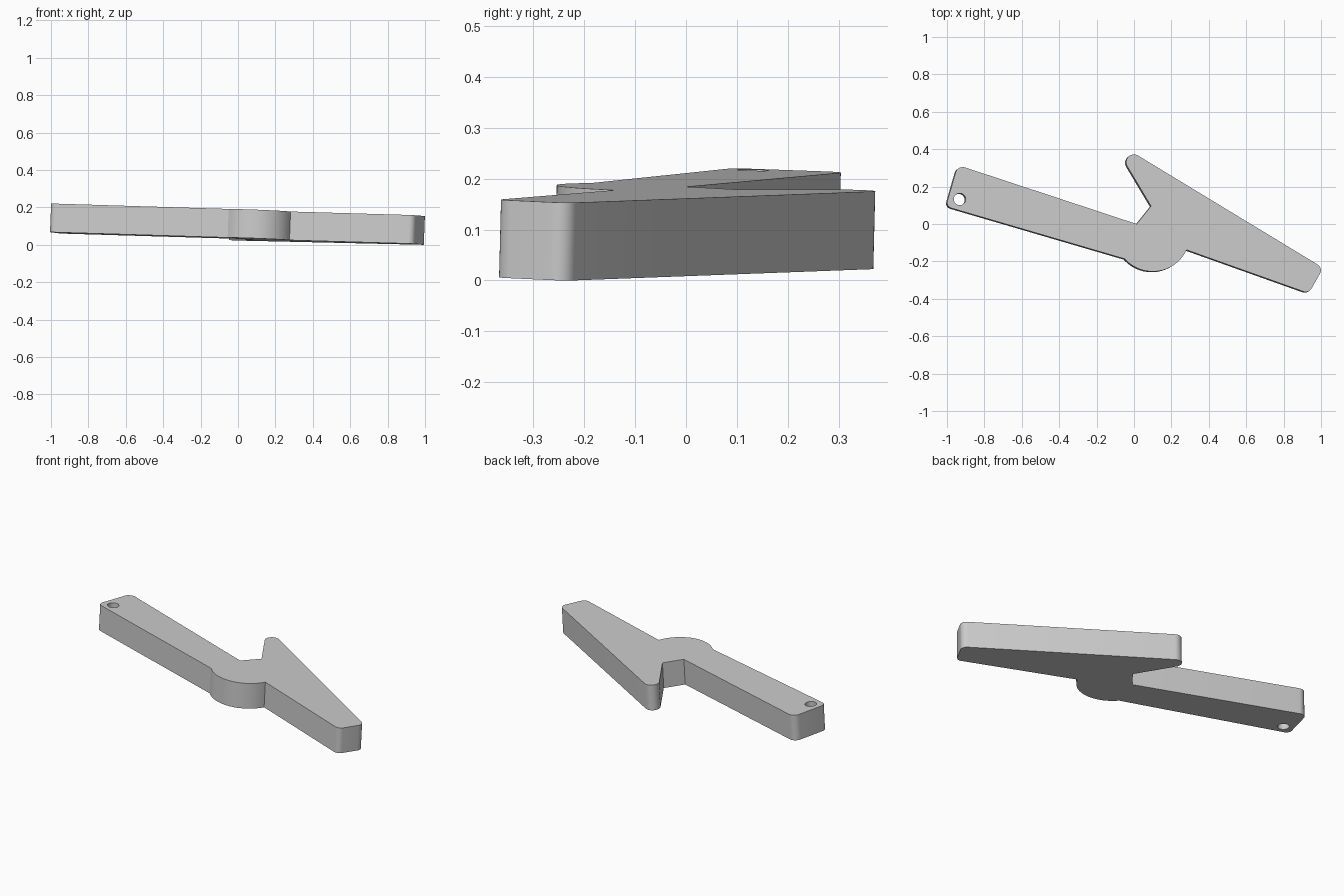
import bpy, bmesh, math
from mathutils import Vector, Matrix

cube = bpy.data.objects.get("Cube")
if cube:
    bpy.data.objects.remove(cube)


def arc(cx, cy, r, start, end, n):
    """Points along a circle, angles in degrees."""
    angles = [math.radians(start + (end - start) * i / n) for i in range(n + 1)]
    return [(cx + r * math.cos(a), cy + r * math.sin(a)) for a in angles]


def rounded(prev, corner, nxt, r, n=8):
    """Fillet of radius r at a convex corner, going anticlockwise."""
    p, c, q = Vector(prev), Vector(corner), Vector(nxt)
    u, v = (p - c).normalized(), (q - c).normalized()
    half = math.acos(u.dot(v)) / 2
    centre = c + (u + v).normalized() * r / math.sin(half)
    start = math.degrees(math.atan2(u.x, -u.y))
    sweep = 180 - math.degrees(2 * half)
    return arc(centre.x, centre.y, r, start, start + sweep, n)


# Main corners of the outline
tail_low, tail_high = (-1.007, 0.093), (-0.943, 0.315)
end_low, end_high = (0.935, -0.371), (1.012, -0.234)
hub_left, hub_right = (-0.05, -0.187), (0.283, -0.139)
notch, notch_inner = (0.014, 0.0), (0.091, 0.096)
spike_top = (0.022, 0.366)

outline = rounded(tail_high, tail_low, hub_left, 0.03)
outline += arc(0.1, -0.054, 0.2, 221.5, 335, 32)              # round hub
outline += rounded(hub_right, end_low, end_high, 0.035)
outline += rounded(end_low, end_high, spike_top, 0.035)
outline += arc(0.0, 0.33, 0.042, 59, 212, 14)                 # spike tip
outline += [notch_inner, notch]
outline += rounded(notch, tail_high, tail_low, 0.04)
hole = arc(-0.932, 0.132, 0.032, 0, 345, 23)

# Flat plate with a hole, extruded downwards
thickness = 0.153
bm = bmesh.new()
edges = []
for loop in (outline, hole):
    vs = [bm.verts.new((x, y, 0)) for x, y in loop]
    edges += [bm.edges.new((vs[i - 1], vs[i])) for i in range(len(vs))]
bmesh.ops.triangle_fill(bm, edges=edges, use_beauty=True, normal=(0, 0, 1))
ext = bmesh.ops.extrude_face_region(bm, geom=bm.faces[:], use_keep_orig=True)
bmesh.ops.translate(bm, vec=(0, 0, -thickness),
                    verts=[g for g in ext["geom"] if isinstance(g, bmesh.types.BMVert)])
bmesh.ops.recalc_face_normals(bm, faces=bm.faces[:])

# Slight tilt of the whole plate, resting on its lowest corner
tilt = Vector((0, 0, 1)).rotation_difference(Vector((0.038, 0.025, 1)))
bm.transform(tilt.to_matrix().to_4x4())
lowest = min(v.co.z for v in bm.verts)
bm.transform(Matrix.Translation((0, 0, -lowest)))

mesh = bpy.data.meshes.new("lever_plate")
bm.to_mesh(mesh)
bm.free()
plate = bpy.data.objects.new("lever_plate", mesh)
bpy.context.collection.objects.link(plate)

# Plain grey
grey = bpy.data.materials.new("light_grey")
grey.use_nodes = True
colour = (0.6, 0.6, 0.6, 1)
grey.diffuse_color = colour
grey.node_tree.nodes["Principled BSDF"].inputs["Base Color"].default_value = colour
mesh.materials.append(grey)

bpy.ops.object.select_all(action="DESELECT")
plate.select_set(True)
bpy.context.view_layer.objects.active = plate
bpy.ops.object.shade_smooth_by_angle(angle=math.radians(30))
